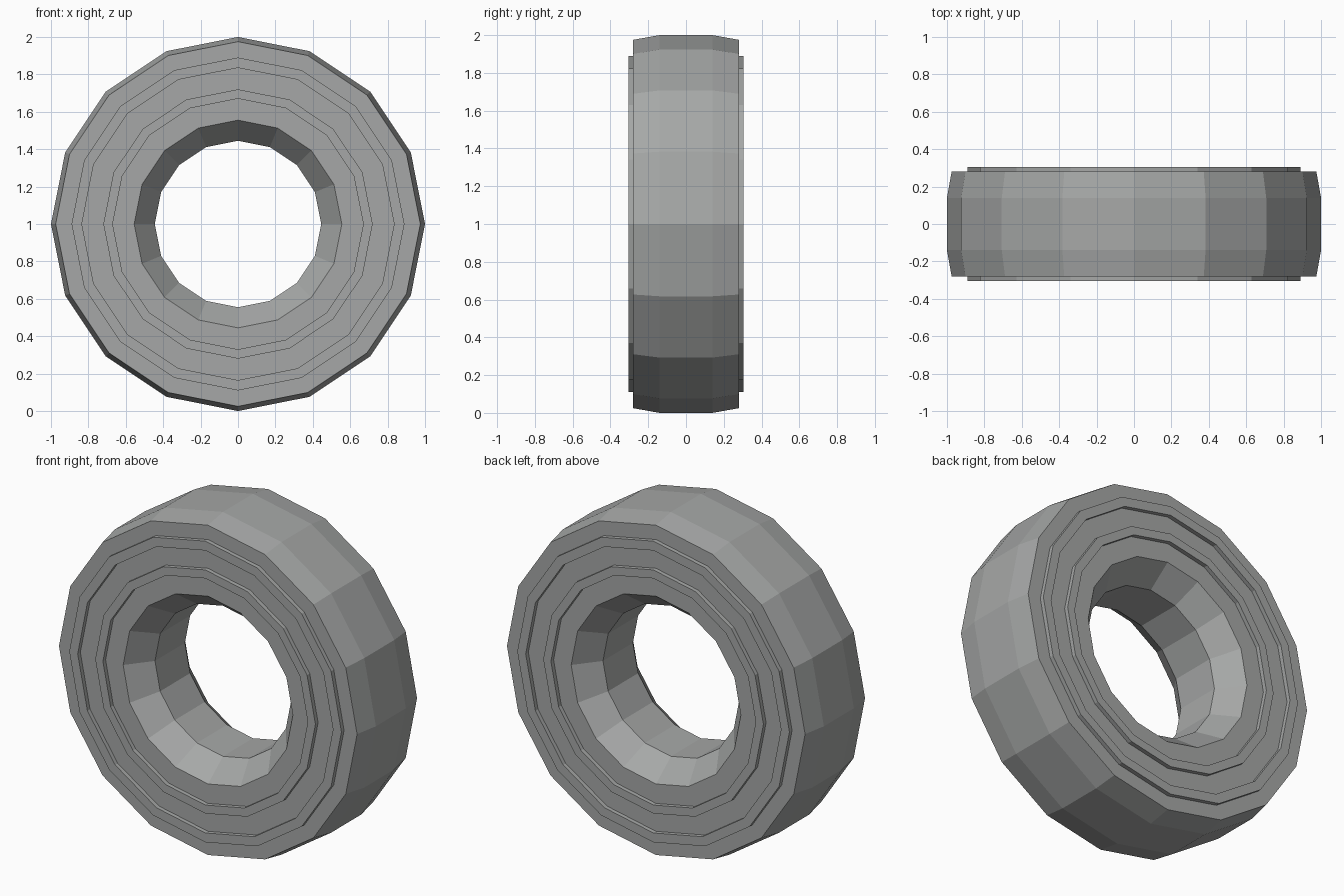
import bpy
import bmesh
from math import tau, sin, cos

cube = bpy.data.objects.get("Cube")
if cube:
    bpy.data.objects.remove(cube, do_unlink=True)

SEGMENTS = 16

# Grey rubber
rubber = bpy.data.materials.new("grey rubber")
rubber.use_nodes = True
grey = (0.38, 0.39, 0.385, 1.0)
rubber.diffuse_color = grey
rubber.node_tree.nodes["Principled BSDF"].inputs["Base Color"].default_value = grey

# Half cross-section (radius, depth) from tread to bore, with two raised sidewall ribs
WALL, RIB, SHOULDER = 0.28, 0.305, 0.14
half = [(1.0, SHOULDER), (0.975, WALL)]
for outer, inner in ((0.89, 0.835), (0.72, 0.67)):
    half += [(outer, WALL), (outer, RIB), (inner, RIB), (inner, WALL)]
half += [(0.555, WALL), (0.445, SHOULDER)]

# Mirror the half section into a closed loop
profile = half + [(r, -y) for r, y in reversed(half)]


def revolve(name, section, material):
    """Revolve a closed section about the y axis, centred at z = 1."""
    bm = bmesh.new()
    rings = []
    for i in range(SEGMENTS):
        a = tau * i / SEGMENTS
        rings.append([bm.verts.new((r * sin(a), y, 1 + r * cos(a))) for r, y in section])
    for i, ring in enumerate(rings):
        following = rings[(i + 1) % SEGMENTS]
        for j in range(len(section)):
            k = (j + 1) % len(section)
            bm.faces.new((ring[j], ring[k], following[k], following[j]))
    bmesh.ops.recalc_face_normals(bm, faces=bm.faces)
    mesh = bpy.data.meshes.new(name)
    bm.to_mesh(mesh)
    bm.free()
    mesh.materials.append(material)
    obj = bpy.data.objects.new(name, mesh)
    bpy.context.collection.objects.link(obj)
    return obj


# Tyre with flat facets
revolve("tyre", profile, rubber)
